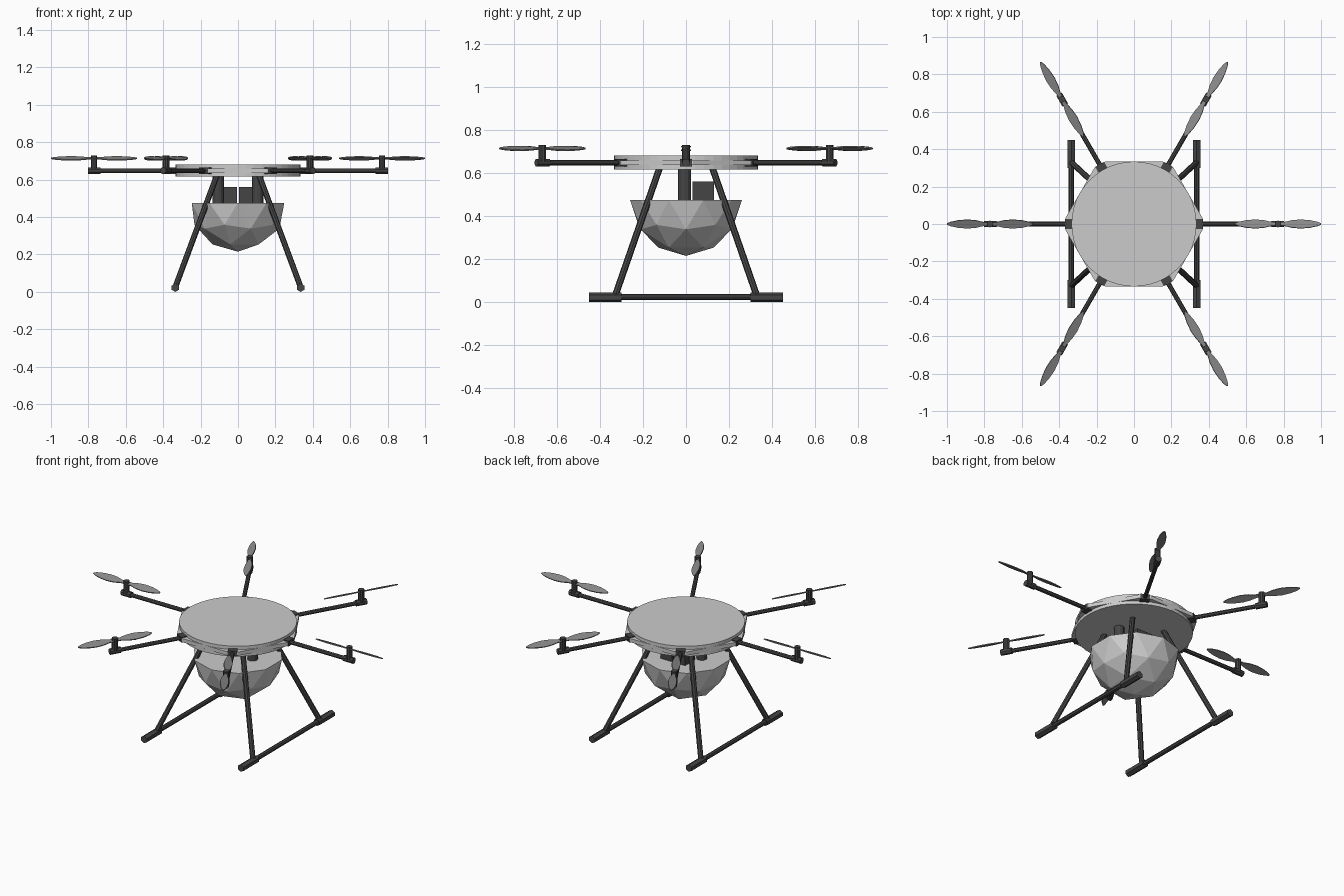
import bpy, bmesh
from math import radians, cos, sin
from mathutils import Vector, Matrix

if "Cube" in bpy.data.objects:
    bpy.data.objects.remove(bpy.data.objects["Cube"])


def material(name, v):
    m = bpy.data.materials.new(name)
    m.diffuse_color = (v, v, v, 1)
    m.use_nodes = True
    m.node_tree.nodes["Principled BSDF"].inputs["Base Color"].default_value = m.diffuse_color
    return m


DARK = material("dark_grey", 0.06)
MID = material("mid_grey", 0.25)


def add(name, bm, mat=None, matrix=None):
    if matrix is not None:
        bm.transform(matrix)
    bmesh.ops.recalc_face_normals(bm, faces=bm.faces[:])
    me = bpy.data.meshes.new(name)
    bm.to_mesh(me)
    bm.free()
    ob = bpy.data.objects.new(name, me)
    bpy.context.collection.objects.link(ob)
    if mat:
        me.materials.append(mat)
    return ob


def rod(name, a, b, r, sides=8, mat=None, matrix=None, spin=0):
    a, b = Vector(a), Vector(b)
    d = b - a
    bm = bmesh.new()
    bmesh.ops.create_cone(bm, cap_ends=True, segments=sides, radius1=r, radius2=r, depth=d.length)
    place = Matrix.Translation((a + b) / 2) @ d.to_track_quat('Z', 'Y').to_matrix().to_4x4()
    bm.transform(place @ Matrix.Rotation(radians(spin), 4, 'Z'))
    return add(name, bm, mat, matrix)


def box(name, lo, hi, mat=None, matrix=None):
    lo, hi = Vector(lo), Vector(hi)
    bm = bmesh.new()
    bmesh.ops.create_cube(bm, size=1)
    bm.transform(Matrix.Translation((lo + hi) / 2) @ Matrix.Diagonal((*(hi - lo), 1)))
    return add(name, bm, mat, matrix)


# Body: two round plates around a hexagonal core
rod("top_plate", (0, 0, 0.659), (0, 0, 0.68), 0.334, 48)
rod("bottom_plate", (0, 0, 0.616), (0, 0, 0.636), 0.334, 48)
bm = bmesh.new()
ring = [bm.verts.new((0.385 * cos(radians(60 * i)), 0.385 * sin(radians(60 * i)), 0.636)) for i in range(6)]
# clip the corners so the arm clamps close them
base = bm.faces.new(ring)
ext = bmesh.ops.extrude_face_region(bm, geom=[base])
bmesh.ops.translate(bm, vec=(0, 0, 0.023), verts=[v for v in ext["geom"] if isinstance(v, bmesh.types.BMVert)])
for i in range(6):
    n = Vector((cos(radians(60 * i)), sin(radians(60 * i)), 0))
    cut = bmesh.ops.bisect_plane(bm, geom=bm.verts[:] + bm.edges[:] + bm.faces[:],
                                 plane_co=n * 0.366, plane_no=n, clear_outer=True)
    bmesh.ops.holes_fill(bm, edges=[e for e in bm.edges if e.is_boundary])
add("body_core", bm)

# Blade outline: distance along the propeller, half width
BLADE = [(0.0, 0.011), (0.035, 0.011), (0.075, 0.021), (0.12, 0.025), (0.17, 0.021), (0.21, 0.012), (0.23, 0.003)]


def propeller(matrix):
    bm = bmesh.new()
    outline = [(-x, w) for x, w in BLADE[:0:-1]] + BLADE
    pts = outline + [(x, -w) for x, w in outline[::-1]]
    f = bm.faces.new([bm.verts.new((x, y, -0.003)) for x, y in pts])
    ext = bmesh.ops.extrude_face_region(bm, geom=[f])
    bmesh.ops.translate(bm, vec=(0, 0, 0.006), verts=[v for v in ext["geom"] if isinstance(v, bmesh.types.BMVert)])
    pose = Matrix.Translation((0.77, 0, 0.714)) @ Matrix.Rotation(radians(-22), 4, 'X')
    add("propeller", bm, MID, matrix @ pose)


# Six arms with clamp, motor and propeller
for i in range(6):
    m = Matrix.Rotation(radians(60 * i), 4, 'Z')
    rod("arm", (0.3, 0, 0.647), (0.76, 0, 0.647), 0.0125, 8, DARK, m)
    box("arm_clamp", (0.325, -0.027, 0.631), (0.368, 0.027, 0.664), DARK, m)
    rod("motor_mount", (0.735, 0, 0.648), (0.802, 0, 0.648), 0.0185, 8, DARK, m, 22.5)
    rod("motor", (0.77, 0, 0.65), (0.77, 0, 0.729), 0.018, 10, DARK, m)
    propeller(m)

# Landing gear
for s in (-1, 1):
    rod("skid", (s * 0.335, -0.44, 0.024), (s * 0.335, 0.44, 0.024), 0.014, 8, DARK)
    for t in (-1, 1):
        rod("landing_leg", (s * 0.112, t * 0.122, 0.625), (s * 0.335, t * 0.33, 0.026), 0.0155, 8, DARK)
        # a small y offset keeps the hexagonal sleeve standing on a corner
        rod("skid_sleeve", (s * 0.335, t * 0.3, 0.0225), (s * 0.335, t * 0.45, 0.0225), 0.0225, 6, DARK)

# Payload tank: lower half of a faceted sphere with a flat lid
bm = bmesh.new()
bmesh.ops.create_icosphere(bm, subdivisions=2, radius=0.26)
bmesh.ops.delete(bm, geom=[v for v in bm.verts if v.co.z > 0.01], context='VERTS')
bmesh.ops.holes_fill(bm, edges=[e for e in bm.edges if e.is_boundary])
add("payload_tank", bm, None, Matrix.Translation((0, 0, 0.475)))

# Tank hangers and the two battery packs on the lid
for s in (-1, 1):
    rod("tank_hanger", (s * 0.105, -0.006, 0.465), (s * 0.105, -0.006, 0.625), 0.03, 12, DARK)
    a, b = sorted((s * 0.005, s * 0.085))
    box("battery_pack", (a, 0.03, 0.465), (b, 0.13, 0.56), DARK)
